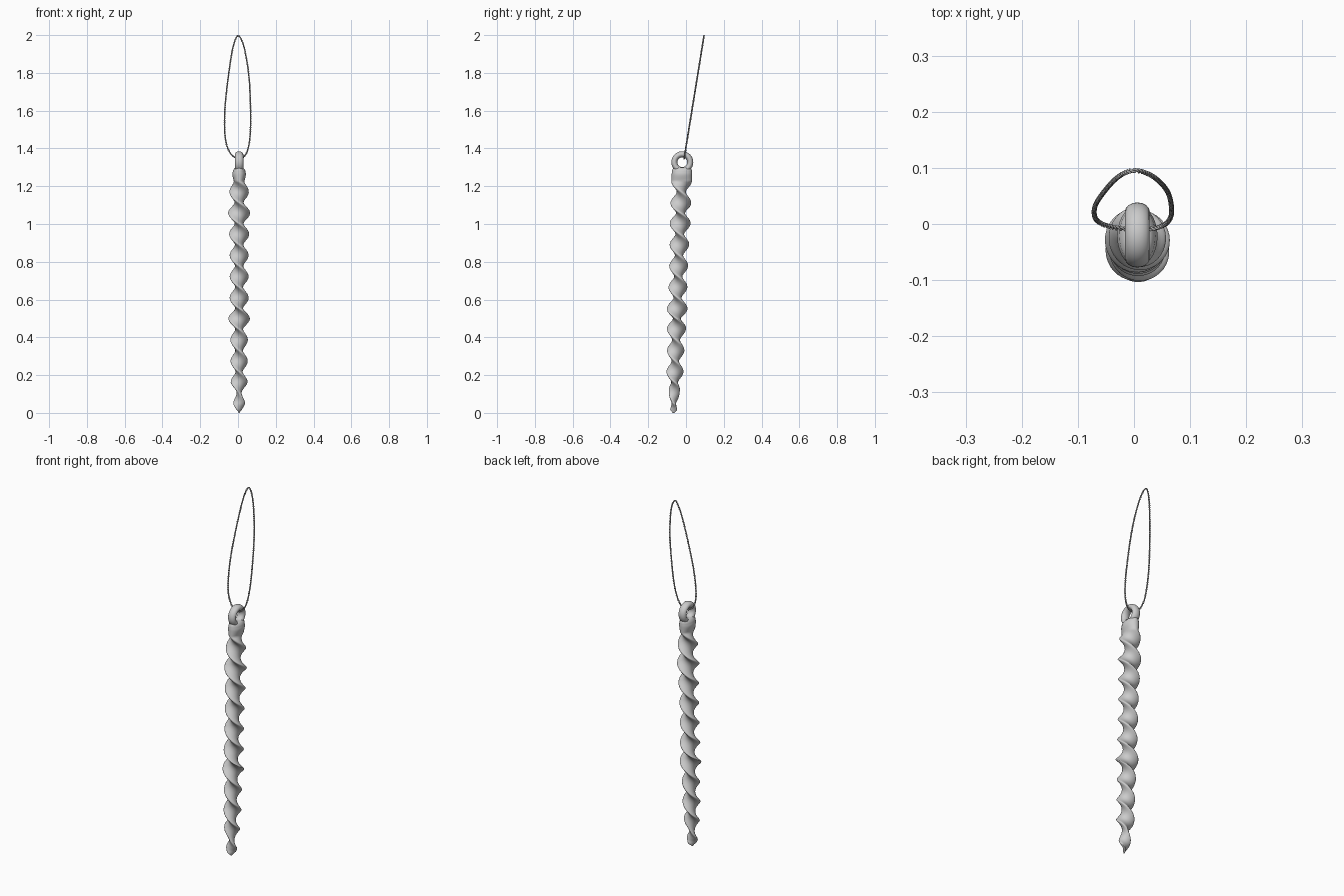
import bpy, bmesh, math
from mathutils import Vector

if "Cube" in bpy.data.objects:
    bpy.data.objects.remove(bpy.data.objects["Cube"])


def material(name, value):
    m = bpy.data.materials.new(name)
    m.diffuse_color = (value, value, value, 1)
    m.use_nodes = True
    m.node_tree.nodes["Principled BSDF"].inputs["Base Color"].default_value = m.diffuse_color
    return m


GLASS = material("pale_grey_glass", 0.6)
CORD = material("grey_cord", 0.4)


def smooth_lerp(table, z):
    """Eased lookup in rows of (z, a, b)."""
    for p, q in zip(table, table[1:]):
        if z <= q[0]:
            t = max(0, (z - p[0]) / (q[0] - p[0]))
            t = t * t * (3 - 2 * t)
            return [u + (v - u) * t for u, v in zip(p[1:], q[1:])]
    return table[-1][1:]


def sweep(name, rings, mat, closed=False):
    """Skin a list of equal point rings."""
    bm = bmesh.new()
    rows = [[bm.verts.new(p) for p in r] for r in rings]
    pairs = list(zip(rows, rows[1:]))
    if closed:
        pairs.append((rows[-1], rows[0]))
    else:
        bm.faces.new(rows[0])
        bm.faces.new(rows[-1])
    for r, s in pairs:
        for i in range(len(r)):
            j = (i + 1) % len(r)
            bm.faces.new((r[i], r[j], s[j], s[i]))
    bmesh.ops.recalc_face_normals(bm, faces=bm.faces)
    me = bpy.data.meshes.new(name)
    bm.to_mesh(me)
    bm.free()
    for f in me.polygons:
        f.use_smooth = True
    me.materials.append(mat)
    ob = bpy.data.objects.new(name, me)
    bpy.context.collection.objects.link(ob)
    return ob


X0 = 0.006


def axis_y(z):
    return -0.066 + 0.035 * z


def circle(n):
    return [2 * math.pi * i / n for i in range(n)]


# Twisted icicle: a flat oval section turning left-handed up a leaning axis
PROFILE = [(0, 0.006, 0.002), (0.02, 0.024, 0.007), (0.05, 0.031, 0.012),
           (0.10, 0.028, 0.013), (0.17, 0.045, 0.018), (0.39, 0.046, 0.021),
           (0.51, 0.057, 0.021), (0.62, 0.050, 0.021), (0.83, 0.050, 0.022),
           (0.945, 0.053, 0.023), (1.065, 0.058, 0.024), (1.17, 0.051, 0.024),
           (1.22, 0.054, 0.028), (1.265, 0.054, 0.036), (1.285, 0.052, 0.032),
           (1.298, 0.046, 0.022)]
rings = []
STEPS = 200
for k in range(STEPS + 1):
    z = 1.298 * k / STEPS
    a, b = smooth_lerp(PROFILE, z)
    turn = max(-math.pi * (z - 0.05) / 0.112, -10.5 * math.pi)
    c, s = math.cos(turn), math.sin(turn)
    rings.append([(X0 + a * math.cos(t) * c - b * math.sin(t) * s,
                   axis_y(z) + a * math.cos(t) * s + b * math.sin(t) * c, z)
                  for t in circle(28)])
sweep("twisted_icicle", rings, GLASS)

# Hanging eye on top, lying in the side plane
EYE_Z = 1.327
rings = []
for u in circle(40):
    ring = []
    for t in circle(16):
        r = 0.042 + 0.016 * math.cos(t)
        ring.append((X0 + 0.022 * math.sin(t),
                     axis_y(EYE_Z) + r * math.cos(u), EYE_Z + r * math.sin(u)))
    rings.append(ring)
sweep("hanging_eye", rings, GLASS, closed=True)

# Cord loop: outline in (x, z), leaning back
OUTLINE = [(0.005, 1.995), (0.035, 1.925), (0.060, 1.76), (0.067, 1.55),
           (0.060, 1.43), (0.040, 1.367), (0.006, 1.346), (-0.035, 1.368),
           (-0.063, 1.43), (-0.071, 1.53), (-0.065, 1.66), (-0.040, 1.86),
           (-0.018, 1.965)]
LEAN = 0.162
pts = [Vector((x, -0.010 + (z - 1.346) * LEAN, z)) for x, z in OUTLINE]
n = len(pts)
dense = []
for i in range(n):
    p0, p1, p2, p3 = (pts[(i + k - 1) % n] for k in range(4))
    for j in range(40):
        t = j / 40
        dense.append(0.5 * (2 * p1 + (p2 - p0) * t
                            + (2 * p0 - 5 * p1 + 4 * p2 - p3) * t * t
                            + (3 * p1 - p0 - 3 * p2 + p3) * t ** 3))

# Resample evenly by length
dense.append(dense[0])
lengths = [0]
for p, q in zip(dense, dense[1:]):
    lengths.append(lengths[-1] + (q - p).length)
TURNS = 70
COUNT = TURNS * 14
path, seg = [], 0
for k in range(COUNT):
    d = lengths[-1] * k / COUNT
    while lengths[seg + 1] < d:
        seg += 1
    f = (d - lengths[seg]) / (lengths[seg + 1] - lengths[seg])
    path.append(dense[seg].lerp(dense[seg + 1], f))

# Two strands wound round each other
normal = Vector((0, -1, LEAN)).normalized()
for strand in range(2):
    centres = []
    for k, p in enumerate(path):
        tangent = (path[(k + 1) % COUNT] - path[k - 1]).normalized()
        side = normal.cross(tangent)
        w = 2 * math.pi * TURNS * k / COUNT + math.pi * strand
        centres.append((p + 0.0022 * (side * math.cos(w) + normal * math.sin(w)), side))
    rings = [[p + 0.0024 * (side * math.cos(t) + normal * math.sin(t)) for t in circle(8)]
             for p, side in centres]
    sweep("cord_strand_%d" % (strand + 1), rings, CORD, closed=True)
